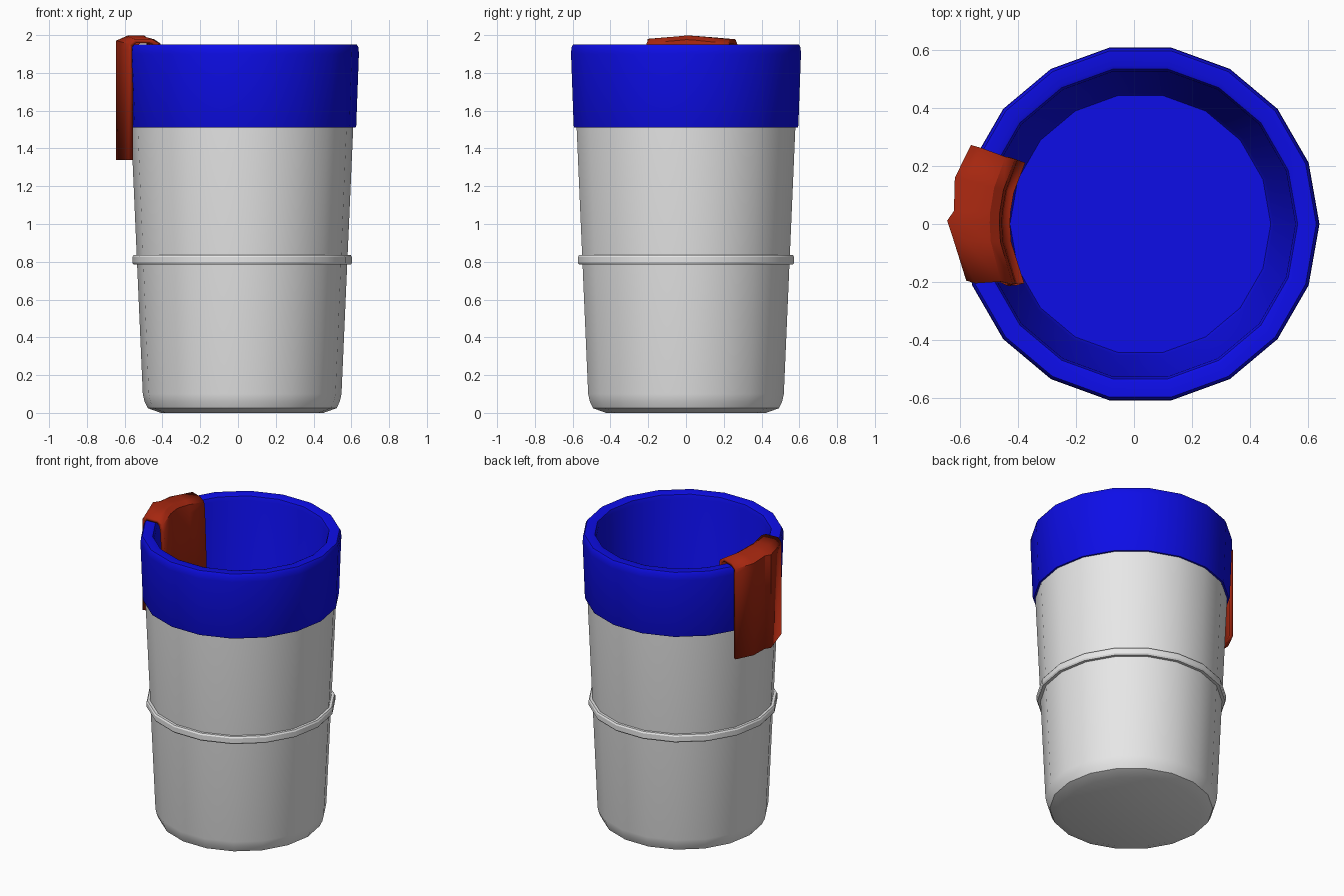
import bpy
from math import cos, sin, pi, radians

cube = bpy.data.objects.get("Cube")
if cube:
    bpy.data.objects.remove(cube, do_unlink=True)

CENTRE_X = 0.022
SIDES = 18


def material(name, rgb):
    m = bpy.data.materials.new(name)
    m.use_nodes = True
    m.diffuse_color = (*rgb, 1)
    m.node_tree.nodes["Principled BSDF"].inputs["Base Color"].default_value = (*rgb, 1)
    return m


def make_object(name, verts, faces, mat):
    mesh = bpy.data.meshes.new(name)
    mesh.from_pydata(verts, [], faces)
    mesh.materials.append(mat)
    obj = bpy.data.objects.new(name, mesh)
    bpy.context.collection.objects.link(obj)
    obj.location.x = CENTRE_X
    bpy.ops.object.select_all(action='DESELECT')
    obj.select_set(True)
    bpy.context.view_layer.objects.active = obj
    bpy.ops.object.shade_smooth_by_angle(angle=radians(30))
    return obj


def lathe(name, profile, mat, cap_start=False, cap_end=False, closed=False):
    """Spin an (r, z) profile, listed so that faces point outwards."""
    verts = [(r * cos(2 * pi * i / SIDES), r * sin(2 * pi * i / SIDES), z)
             for r, z in profile for i in range(SIDES)]
    n = len(profile)
    faces = []
    for j in range(n if closed else n - 1):
        a, b = j * SIDES, (j + 1) % n * SIDES
        for i in range(SIDES):
            k = (i + 1) % SIDES
            faces.append((a + i, a + k, b + k, b + i))
    if cap_start:
        faces.append(tuple(reversed(range(SIDES))))
    if cap_end:
        faces.append(tuple(range((n - 1) * SIDES, n * SIDES)))
    return make_object(name, verts, faces, mat)


grey = material("light grey", (0.8, 0.8, 0.8))
blue = material("bright blue", (0.004, 0.004, 0.8))
red = material("brick red", (0.38, 0.02, 0.005))

# Tapered bin body with a chamfered foot
lathe("bin_body", [(0.43, 0), (0.5, 0.025), (0.517, 0.06), (0.526, 0.1),
                   (0.588, 1.51), (0.59, 1.56)], grey, cap_start=True)

# Raised band around the middle
lathe("middle_band", [(0.55, 0.785), (0.575, 0.785), (0.581, 0.795),
                      (0.581, 0.825), (0.575, 0.835), (0.55, 0.835)],
      grey, closed=True)

# Bin liner: folded cuff, rim, inner wall and floor
lathe("bin_liner", [(0.585, 1.51), (0.6, 1.51), (0.604, 1.52), (0.618, 1.9),
                    (0.616, 1.935), (0.607, 1.95), (0.555, 1.95), (0.543, 1.945),
                    (0.535, 1.92), (0.46, 0.12), (0.45, 0.1)], blue, cap_end=True)

# Cloth hung over the rim: (outer angle, outer radius, inner angle, top lift)
columns = [(25, 0.645, 28, -0.014), (14, 0.66, 14, -0.004), (4, 0.645, 5, 0.004),
           (1, 0.667, 0, 0.006), (-5, 0.647, -8, 0), (-18, 0.632, -27, -0.012)]
# Path over the rim: (blend to inner side, radius, height)
path = [(0, None, 1.34), (0, None, 1.93), (0, None, 1.965), (0.2, 0.605, 1.992),
        (0.5, 0.52, 1.992), (0.8, 0.487, 1.97), (0.85, 0.478, 1.92), (1, 0.45, 1.34)]
verts, faces = [], []
for outer_angle, outer_r, inner_angle, lift in columns:
    for blend, r, z in path:
        a = pi - radians(outer_angle + (inner_angle - outer_angle) * blend)
        r = r or outer_r
        dz = lift if z > 1.9 else 0
        verts.append((r * cos(a), r * sin(a), z + dz))
n = len(path)
for i in range(len(columns) - 1):
    for j in range(n - 1):
        a = i * n + j
        faces.append((a, a + n, a + n + 1, a + 1))
cloth = make_object("hanging_cloth", verts, faces, red)
solid = cloth.modifiers.new("thickness", 'SOLIDIFY')
solid.thickness = 0.024
solid.offset = -1
